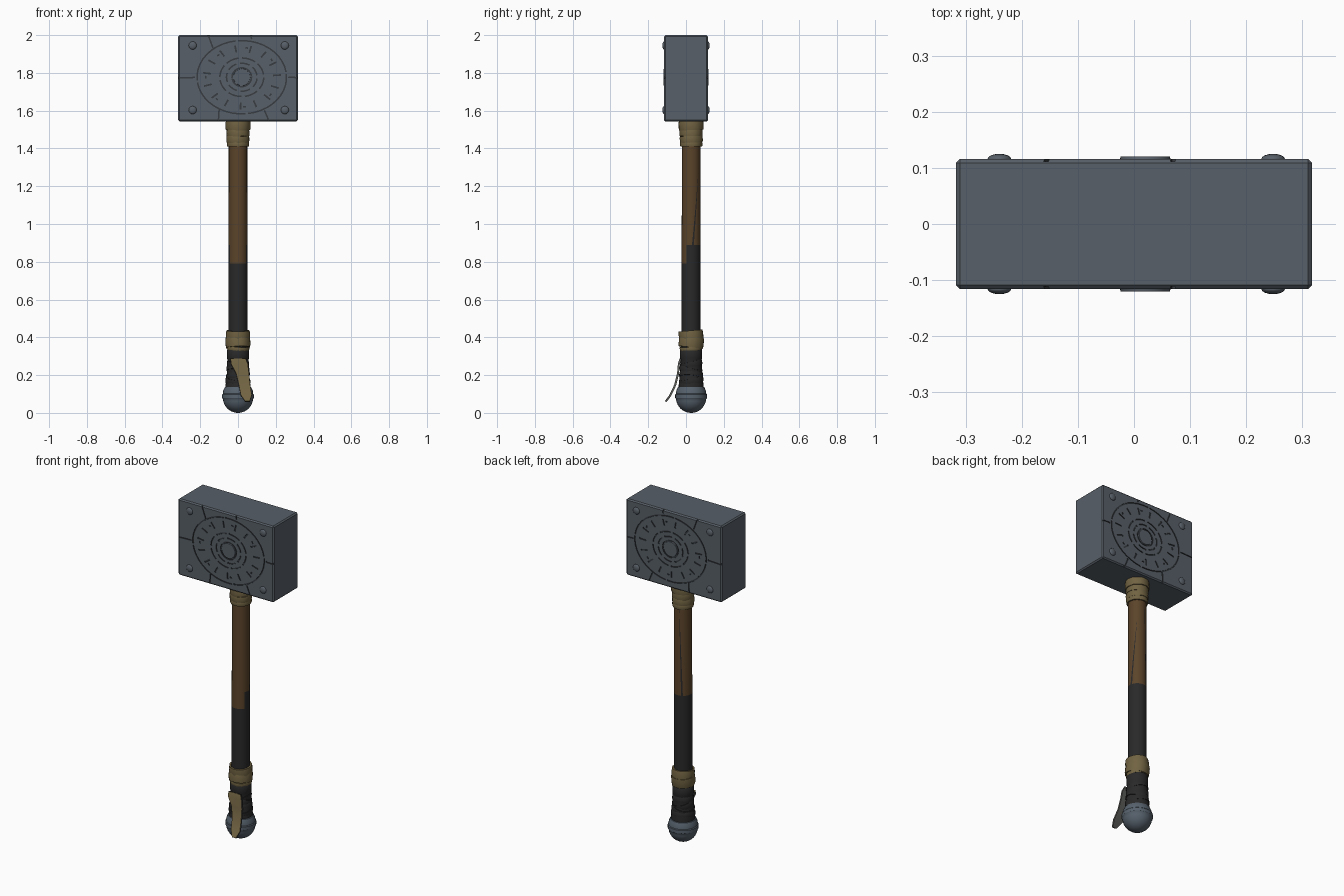
import bpy, bmesh, math, random
from mathutils import Vector, Matrix

if "Cube" in bpy.data.objects:
    bpy.data.objects.remove(bpy.data.objects["Cube"])

random.seed(4)
AXIS_Y = 0.027          # the handle sits slightly behind the head centre


def material(name, rgb):
    m = bpy.data.materials.new(name)
    m.diffuse_color = (*rgb, 1)
    m.use_nodes = True
    m.node_tree.nodes["Principled BSDF"].inputs["Base Color"].default_value = m.diffuse_color
    return m


IRON = material("iron_grey", (0.097, 0.116, 0.138))
GROOVE = material("groove_grey", (0.040, 0.046, 0.053))
STEEL = material("pommel_steel", (0.095, 0.122, 0.153))
WOOD = material("brown_wood", (0.105, 0.057, 0.023))
DARK = material("dark_cloth", (0.022, 0.022, 0.022))
TAN = material("tan_leather", (0.165, 0.125, 0.055))
UNDER = material("strap_underside", (0.100, 0.105, 0.095))


def finish(bm, name, mats, smooth=True):
    bmesh.ops.recalc_face_normals(bm, faces=bm.faces[:])
    me = bpy.data.meshes.new(name)
    bm.to_mesh(me)
    bm.free()
    for m in mats:
        me.materials.append(m)
    if smooth:
        me.shade_smooth()
        me.set_sharp_from_angle(angle=math.radians(35))
    ob = bpy.data.objects.new(name, me)
    bpy.context.collection.objects.link(ob)
    return ob


def lathe(name, profile, mats, segs=24, rule=None, closed=False, wobble=0.0, matrix=None):
    """Turn (radius, z) points about the handle axis."""
    bm = bmesh.new()
    bumps = [1 + random.uniform(-wobble, wobble) for _ in range(segs)]
    rings = []
    for r, z in profile:
        rings.append([bm.verts.new((r * bumps[i] * math.cos(2 * math.pi * i / segs),
                                    r * bumps[i] * math.sin(2 * math.pi * i / segs), z))
                      for i in range(segs)])
    pairs = list(zip(rings, rings[1:]))
    if closed:
        pairs.append((rings[-1], rings[0]))
    else:
        bm.faces.new(rings[0])
        bm.faces.new(rings[-1])
    for a, b in pairs:
        for i in range(segs):
            j = (i + 1) % segs
            bm.faces.new((a[i], a[j], b[j], b[i]))
    bm.transform(Matrix.Translation((0, AXIS_Y, 0)) @ (matrix or Matrix()))
    if rule:
        for f in bm.faces:
            f.material_index = rule(f.calc_center_median())
    return finish(bm, name, mats)


def band(name, z, h, r, mat, tilt=0, turn=0):
    """One wound strip of leather or cloth, optionally tilted."""
    prof = [(r * 0.82, -h / 2), (r * 0.97, -h / 2), (r, -h / 4),
            (r, h / 4), (r * 0.97, h / 2), (r * 0.82, h / 2)]
    m = (Matrix.Translation((0, 0, z)) @ Matrix.Rotation(math.radians(turn), 4, 'Z')
         @ Matrix.Rotation(math.radians(tilt), 4, 'X'))
    return lathe(name, prof, [mat], closed=True, wobble=0.018, matrix=m)


# ---- head block
HX, HY, Z0, Z1 = 0.317, 0.116, 1.543, 2.0
CX, CZ = 0.02, 1.777
bm = bmesh.new()
bmesh.ops.create_cube(bm, size=1)
bm.transform(Matrix.Translation((0, 0, (Z0 + Z1) / 2))
             @ Matrix.Diagonal((2 * HX, 2 * HY, Z1 - Z0, 1)))
bmesh.ops.bevel(bm, geom=bm.edges[:], offset=0.007, segments=1, affect='EDGES')
head = finish(bm, "hammer_head", [IRON, GROOVE], smooth=False)

# ---- carved grooves: one cutter holding all arcs, marks and cracks
cut = bmesh.new()


def prism(points):
    for s in (-1, 1):
        lo = [cut.verts.new((x, s * (HY - 0.005), z)) for x, z in points]
        hi = [cut.verts.new((x, s * (HY + 0.02), z)) for x, z in points]
        cut.faces.new(lo)
        cut.faces.new(hi)
        for i in range(len(points)):
            j = (i + 1) % len(points)
            cut.faces.new((lo[i], lo[j], hi[j], hi[i]))


def arc(rx, rz, a0, a1, w=0.008, n=10):
    angs = [math.radians(a0 + (a1 - a0) * i / n) for i in range(n + 1)]
    outer = [(CX + rx * math.cos(a), CZ + rz * math.sin(a)) for a in angs]
    inner = [(CX + (rx - w) * math.cos(a), CZ + (rz - w) * math.sin(a)) for a in angs]
    prism(outer + inner[::-1])


def line(x0, z0, x1, z1, w=0.008):
    d = Vector((x1 - x0, z1 - z0)).normalized() * w / 2
    prism([(x0 - d.y, z0 + d.x), (x0 + d.y, z0 - d.x),
           (x1 + d.y, z1 - d.x), (x1 - d.y, z1 + d.x)])


for rx, rz, parts, gap in ((0.241, 0.198, 4, 3), (0.120, 0.106, 8, 9),
                           (0.085, 0.078, 7, 14), (0.056, 0.054, 2, 4)):
    for i in range(parts):
        step = 360 / parts
        arc(rx, rz, i * step + 8, (i + 1) * step + 8 - gap)

# abstract tally marks around the disc
for i in range(15):
    a = math.radians(i * 24 + 4)
    c, s = math.cos(a), math.sin(a)
    line(CX + 0.165 * c, CZ + 0.133 * s, CX + 0.208 * c, CZ + 0.170 * s, 0.009)
    if i % 2:
        px, pz = CX + 0.19 * c - 0.014 * s, CZ + 0.155 * s + 0.014 * c
        line(px, pz, px - 0.014 * s, pz + 0.014 * c)

# cracks running from the block edges to the disc
for c in ((-0.34, 1.772, -0.228, 1.776), (0.266, 1.777, 0.34, 1.774),
          (-0.165, 2.02, -0.130, 1.925), (-0.106, 1.52, -0.100, 1.605),
          (0.066, 2.02, 0.072, 1.978), (0.175, 1.52, 0.140, 1.602)):
    line(*c)

bmesh.ops.recalc_face_normals(cut, faces=cut.faces[:])
bmesh.ops.triangulate(cut, faces=cut.faces[:])
for f in cut.faces:
    f.material_index = 1
cutter = finish(cut, "groove_cutter", [IRON, GROOVE], smooth=False)
cutter.hide_render = True
mod = head.modifiers.new("grooves", 'BOOLEAN')
mod.operation = 'DIFFERENCE'
mod.solver = 'EXACT'
mod.use_self = True
mod.object = cutter
carved = bpy.data.meshes.new_from_object(
    head.evaluated_get(bpy.context.evaluated_depsgraph_get()))
head.modifiers.clear()
head.data = carved
bpy.data.objects.remove(cutter)

# ---- raised centre bosses and corner rivets on both faces
for s, side in ((-1, "front"), (1, "back")):
    bm = bmesh.new()
    bmesh.ops.create_cone(bm, cap_ends=True, segments=32, radius1=0.047, radius2=0.044,
                          depth=0.012)
    bm.transform(Matrix.Translation((CX, s * (HY - 0.002), CZ))
                 @ Matrix.Rotation(s * -math.pi / 2, 4, 'X'))
    finish(bm, side + "_boss", [IRON])
    for x in (-0.24, 0.248):
        for z in (1.603, 1.945):
            bm = bmesh.new()
            bmesh.ops.create_uvsphere(bm, u_segments=16, v_segments=10, radius=1)
            bm.transform(Matrix.Translation((x, s * HY, z))
                         @ Matrix.Diagonal((0.021, 0.009, 0.021, 1)))
            finish(bm, side + "_rivet", [IRON])

# ---- shaft: bare wood above, dark cloth below with a stepped edge at the back
lathe("shaft", [(0.050, 0.32), (0.050, 0.79), (0.050, 0.89), (0.049, 1.2), (0.049, 1.56)],
      [WOOD, DARK],
      rule=lambda c: int(c.z < 0.79 or (c.z < 0.89 and c.y > 0.0)))

# ---- long splits in the wood
for a0, a1, z0, z1 in ((10, 48, 0.88, 1.27), (118, 100, 0.88, 1.42)):
    bm = bmesh.new()
    rows = []
    for i in range(9):
        t = i / 8
        a = math.radians(a0 + (a1 - a0) * t)
        w = 0.09 * (1 - t) + 0.01
        rows.append([bm.verts.new((0.0507 * math.cos(a + k), AXIS_Y + 0.0507 * math.sin(a + k),
                                   z0 + (z1 - z0) * t)) for k in (-w, w)])
    for p, q in zip(rows, rows[1:]):
        bm.faces.new((p[0], p[1], q[1], q[0]))
    finish(bm, "wood_split", [DARK])

# ---- leather collar under the head
for z, h, r, t, turn in ((1.522, 0.048, 0.066, 2, 30), (1.483, 0.040, 0.061, -4, 80),
                         (1.449, 0.036, 0.061, 3, 10), (1.422, 0.026, 0.059, 0, 0)):
    band("collar_wrap", z, h, r, TAN, t, turn)

# ---- leather wrap above the grip
for z, h, r, t, turn in ((0.408, 0.056, 0.064, 5, 0), (0.374, 0.056, 0.066, -7, 15),
                         (0.343, 0.022, 0.060, 8, 40)):
    band("grip_wrap", z, h, r, TAN, t, turn)

# ---- flared dark grip with crossing cloth strips
lathe("grip", [(0.066, 0.125), (0.066, 0.145), (0.060, 0.20), (0.055, 0.28),
               (0.059, 0.29), (0.059, 0.33), (0.050, 0.345)], [DARK])
for z, t, turn, r in ((0.17, 14, 20, 0.066), (0.20, -16, 70, 0.063),
                      (0.23, 18, 150, 0.061), (0.26, -15, 200, 0.059)):
    band("grip_strip", z, 0.03, r, DARK, t, turn)

# ---- pommel ball with rim band
ball = [(0.08 * math.sin(a), 0.08 - 0.08 * math.cos(a))
        for a in (math.radians(d) for d in range(5, 86, 8))]
lathe("pommel", ball + [(0.084, 0.079), (0.084, 0.098), (0.080, 0.102), (0.078, 0.118),
                        (0.070, 0.136), (0.060, 0.140)], [STEEL], segs=32)

# ---- hanging strap end: rows of centre x, y, z and half width
path = ((0.000, -0.034, 0.288, 0.040), (0.008, -0.043, 0.260, 0.044),
        (0.024, -0.047, 0.210, 0.034), (0.034, -0.062, 0.150, 0.030),
        (0.044, -0.088, 0.095, 0.029), (0.050, -0.112, 0.062, 0.012))
bm = bmesh.new()
rows = []
for x, y, z, w in path:
    rows.append([bm.verts.new(p) for p in ((x - w, y, z), (x + w, y, z),
                                           (x + w, y + 0.010, z - 0.004),
                                           (x - w, y + 0.010, z - 0.004))])
for p, q in zip(rows, rows[1:]):
    for i in range(4):
        j = (i + 1) % 4
        bm.faces.new((p[i], p[j], q[j], q[i])).material_index = int(i > 0)
bm.faces.new(rows[0])
bm.faces.new(rows[-1])
finish(bm, "strap_end", [TAN, UNDER])
